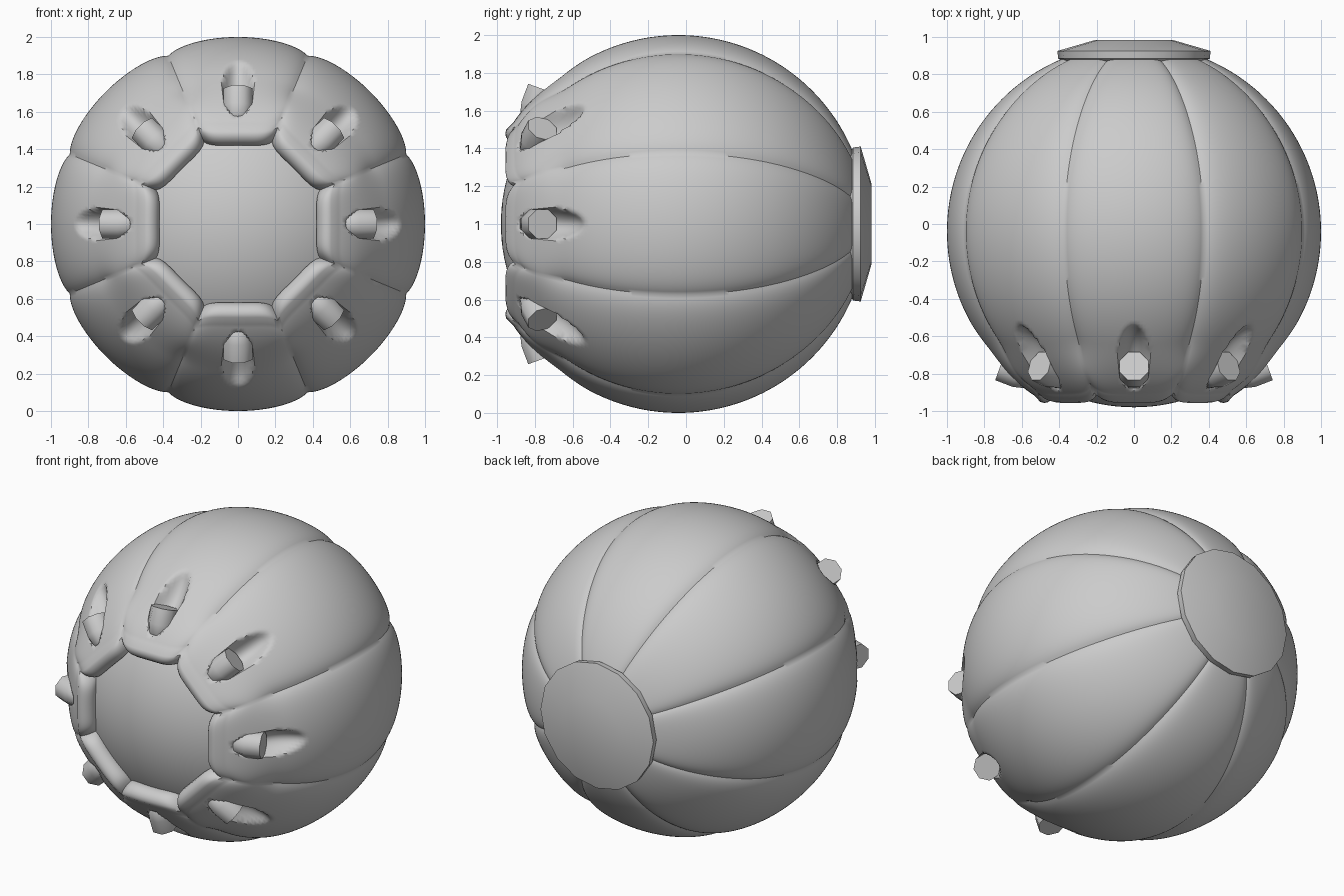
import bpy, bmesh
from math import sin, cos, pi, radians, exp, atan2, hypot

if "Cube" in bpy.data.objects:
    bpy.data.objects.remove(bpy.data.objects["Cube"])

CY, CZ = -0.04, 1.0     # shell centre
N = 8                   # number of petals


def spin_point(r, y, a):
    """Point at radius r and angle a around the y axis of the ball."""
    return (r * sin(a), y, CZ + r * cos(a))


def finish(bm, name, angle):
    bmesh.ops.recalc_face_normals(bm, faces=bm.faces)
    me = bpy.data.meshes.new(name)
    bm.to_mesh(me)
    bm.free()
    ob = bpy.data.objects.new(name, me)
    bpy.context.collection.objects.link(ob)
    bpy.ops.object.select_all(action='DESELECT')
    ob.select_set(True)
    bpy.context.view_layer.objects.active = ob
    bpy.ops.object.shade_smooth_by_angle(angle=radians(angle))
    return ob


def loft(bm, rings):
    """Join closed rings of points with quads; returns the vertex rings."""
    vr = [[bm.verts.new(p) for p in ring] for ring in rings]
    for a, b in zip(vr, vr[1:]):
        for i in range(len(a)):
            j = (i + 1) % len(a)
            bm.faces.new((a[i], a[j], b[j], b[i]))
    return vr


def smoothstep(t):
    t = max(0.0, min(1.0, t))
    return t * t * (3 - 2 * t)


# Petal shell: rounded front lip, then a sphere, creased between petals
def shell_profile():
    rows = [(0.435, -0.83), (0.422, -0.865), (0.42, -0.895), (0.427, -0.92),
            (0.441, -0.94), (0.46, -0.953), (0.48, -0.957), (0.50, -0.952)]
    for k in range(101):
        p = radians(31.5 + k * (157.5 - 31.5) / 100)
        big = 1 + 0.026 * (1 - smoothstep((p - radians(31)) / radians(22)))
        rows.append((big * sin(p), CY - big * cos(p)))
    return rows


def shell_point(r, y, a):
    step = 2 * pi / N
    d = (a + step / 2) % step - step / 2          # angle from petal middle
    phi = atan2(r, CY - y)
    front = 1 - smoothstep((phi - radians(31)) / radians(24))
    v = exp(-((step / 2 - abs(d)) / radians(3.6)))
    # Dent beside each lug
    e = ((phi - radians(47)) / radians(12.8)) ** 2 + (r * d / 0.083) ** 2
    dent = 0.085 * (1 - e) ** 0.75 if e < 1 else 0.0
    # Octagonal opening and creases
    r *= 1 + 0.8 * front * (1 / cos(d) - 1)
    back = smoothstep((radians(165) - phi) / radians(40))
    sink = (0.012 + 0.014 * back) * v * (1 - front) + dent
    dist = hypot(r, y - CY)
    k = 1 - sink / dist
    r, y = r * k, CY + (y - CY) * k
    return spin_point(r + 0.025 * front * v, y + 0.05 * front * v, a)


bm = bmesh.new()
SEG = N * 40
loft(bm, [[shell_point(r, y, 2 * pi * i / SEG) for i in range(SEG)]
          for r, y in shell_profile()])
finish(bm, "petal_shell", 40)

# Inner ball, showing through the front opening
bm = bmesh.new()
R = 0.94
rings = []
for k in range(1, 13):
    p = radians(33) * k / 12
    rings.append([spin_point(R * sin(p), CY - R * cos(p), 2 * pi * i / 64)
                  for i in range(64)])
vr = loft(bm, rings)
tip = bm.verts.new((0, CY - R, CZ))
for i in range(64):
    bm.faces.new((vr[0][i], vr[0][(i + 1) % 64], tip))
finish(bm, "inner_ball", 60)

# Back cap: low faceted disc
bm = bmesh.new()
prof = [(0.37, 0.86), (0.405, 0.885), (0.41, 0.925), (0.21, 0.983)]
vr = loft(bm, [[spin_point(r, y, 2 * pi * i / 16) for i in range(16)]
               for r, y in prof])
bm.faces.new(vr[-1])
bm.faces.new(vr[0])
finish(bm, "back_cap", 30)

# Lugs: eight-sided pegs with a flat outer end, rounded into the shell
AX_R, AX_Y = 0.94, 0.34
for n in range(N):
    a = 2 * pi * n / N
    bm = bmesh.new()
    rings = []
    for depth, rad in ((0, 0.083), (0.10, 0.085), (0.16, 0.07), (0.20, 0.035)):
        ring = []
        for i in range(8):
            t = pi / 8 + i * pi / 4
            u, w = rad * cos(t) * 1.04, rad * sin(t)
            r = 0.715 - AX_R * depth - AX_Y * u
            y = -0.76 - AX_Y * depth + AX_R * u
            x, yy, z = spin_point(r, y, a)
            ring.append((x + w * cos(a), yy, z - w * sin(a)))
        rings.append(ring)
    vr = loft(bm, rings)
    bm.faces.new(vr[0])
    bm.faces.new(vr[-1])
    finish(bm, f"lug_{n + 1}", 50)
